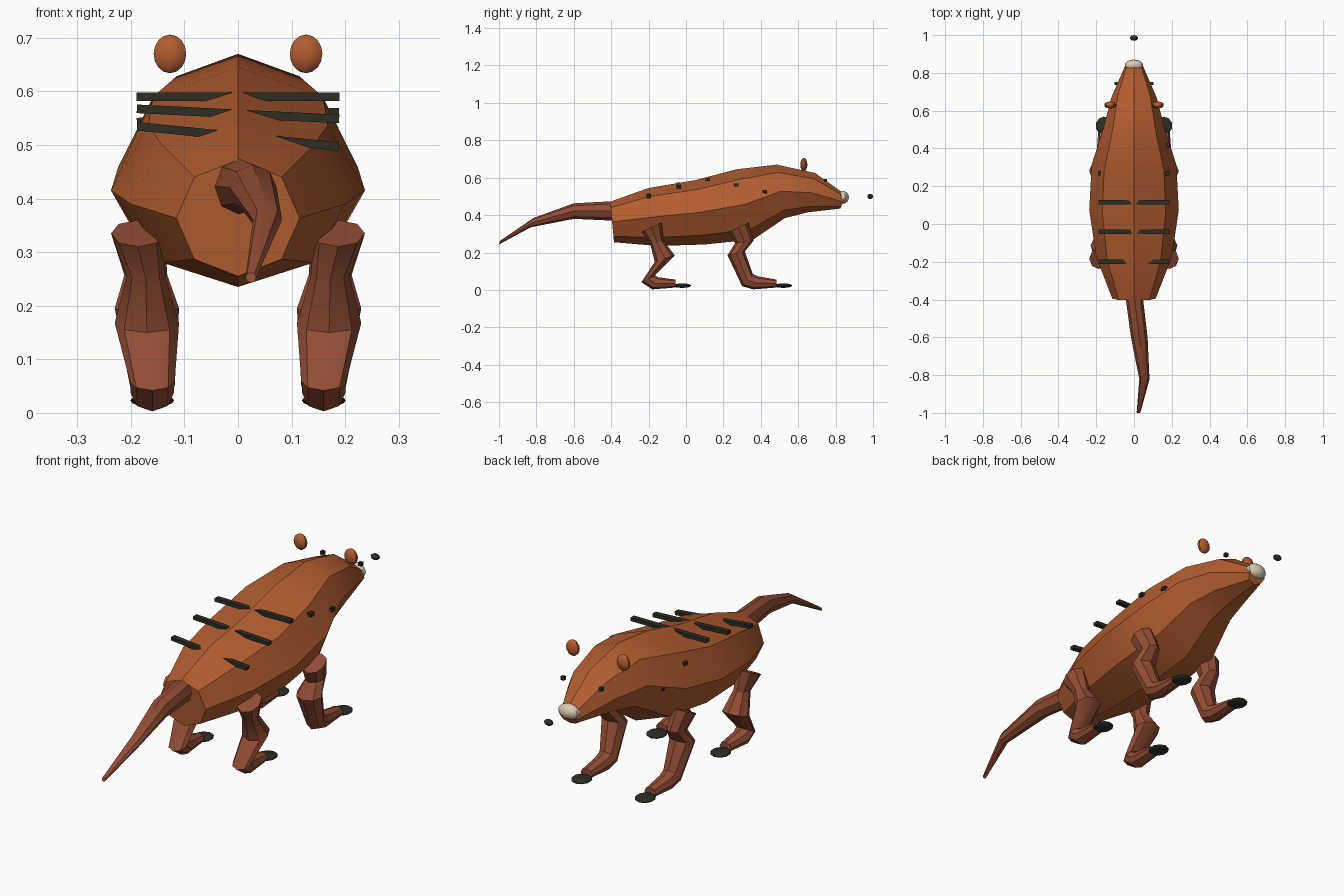
import bpy, bmesh, math
from mathutils import Vector, Matrix

if "Cube" in bpy.data.objects:
    bpy.data.objects.remove(bpy.data.objects["Cube"], do_unlink=True)


def material(name, rgb):
    m = bpy.data.materials.new(name)
    m.use_nodes = True
    m.diffuse_color = (*rgb, 1)
    m.node_tree.nodes["Principled BSDF"].inputs["Base Color"].default_value = (*rgb, 1)
    return m


FUR = material("orange fur", (0.45, 0.11, 0.03))
LIMB = material("reddish brown", (0.29, 0.075, 0.036))
DARK = material("dark brown black", (0.026, 0.026, 0.018))
CREAM = material("cream", (0.72, 0.6, 0.45))


def finish(bm, name, mat, smooth=True):
    bmesh.ops.recalc_face_normals(bm, faces=bm.faces)
    mesh = bpy.data.meshes.new(name)
    bm.to_mesh(mesh)
    bm.free()
    mesh.materials.append(mat)
    ob = bpy.data.objects.new(name, mesh)
    bpy.context.collection.objects.link(ob)
    if smooth:
        bpy.ops.object.select_all(action='DESELECT')
        ob.select_set(True)
        bpy.context.view_layer.objects.active = ob
        bpy.ops.object.shade_smooth_by_angle(angle=math.radians(30))
    return ob


def loft(name, mat, rings, side=1, sides=8):
    """Each ring: (upper y, z), (lower y, z), x centre, half width."""
    bm = bmesh.new()
    loops = []
    for (y1, z1), (y2, z2), x, w in rings:
        top, low = Vector((side * x, y1, z1)), Vector((side * x, y2, z2))
        mid, half = (top + low) / 2, (top - low) / 2
        angles = [math.tau * i / sides for i in range(sides)]
        loops.append([bm.verts.new(mid + half * math.cos(a) + Vector((w * math.sin(a), 0, 0)))
                      for a in angles])
    for a, b in zip(loops, loops[1:]):
        for i in range(sides):
            j = (i + 1) % sides
            bm.faces.new((a[i], a[j], b[j], b[i]))
    bm.faces.new(loops[0])
    bm.faces.new(loops[-1])
    return finish(bm, name, mat)


def ellipsoid(name, mat, centre, radii, seg=10, rows=8):
    bm = bmesh.new()
    bmesh.ops.create_uvsphere(bm, u_segments=seg, v_segments=rows, radius=1,
                              matrix=Matrix.Translation(centre) @ Matrix.Diagonal((*radii, 1)))
    return finish(bm, name, mat)


def bar(name, mat, centre, size, tilt=0):
    bm = bmesh.new()
    bmesh.ops.create_cube(bm, size=1, matrix=Matrix.Translation(centre)
                          @ Matrix.Rotation(tilt, 4, 'Y') @ Matrix.Diagonal((*size, 1)))
    return finish(bm, name, mat, False)


# Body and head in one tapering shell
loft("body", FUR, [
    ((-.405, .472), (-.385, .255), 0, .115),
    ((-.2, .545), (-.15, .235), 0, .2),
    ((.05, .587), (.1, .243), 0, .237),
    ((.27, .645), (.36, .27), 0, .224),
    ((.485, .67), (.53, .385), 0, .162),
    ((.69, .625), (.65, .415), 0, .12),
    ((.86, .505), (.825, .435), 0, .045)])

# Tail, drooping and bent to one side
loft("tail", LIMB, [
    ((-.38, .475), (-.38, .37), 0, .046),
    ((-.6, .463), (-.6, .38), .028, .044),
    ((-.815, .385), (-.83, .335), .055, .027),
    ((-.995, .262), (-1, .243), .024, .01)])

# Face
ellipsoid("muzzle_tip", CREAM, (0, .84, .495), (.05, .031, .034))
ellipsoid("nose", DARK, (0, .985, .5), (.021, .015, .014))

# Paired parts: ears, eyes, legs and claws
hind = [((-.13, .36), (-.238, .31), .187, .05),
        ((-.12, .262), (-.192, .25), .172, .036),
        ((-.06, .185), (-.167, .15), .17, .06),
        ((-.165, .078), (-.238, .042), .16, .042),
        ((-.15, .068), (-.18, .003), .16, .04),
        ((-.055, .055), (-.055, .013), .16, .03)]
fore = [((.333, .36), (.228, .31), .187, .05),
        ((.362, .265), (.262, .25), .172, .04),
        ((.315, .205), (.222, .185), .17, .06),
        ((.357, .085), (.3, .02), .16, .042),
        ((.385, .073), (.36, .003), .16, .038),
        ((.485, .055), (.485, .013), .16, .03)]
for label, s in (("left", 1), ("right", -1)):
    ellipsoid(label + "_ear", FUR, (s * .127, .63, .67), (.032, .019, .036))
    bar(label + "_eye", DARK, (s * .095, .745, .585), (.016, .016, .016))
    for part, rings, y in (("hind", hind, -.02), ("fore", fore, .52)):
        loft(f"{label}_{part}_leg", LIMB, rings, s)
        ellipsoid(f"{label}_{part}_claws", DARK, (s * .16, y, .023), (.043, .048, .012))

# Stripes: bars run through the back, showing only where they leave it
for i, (y, z, tilt) in enumerate([(-.2, .516, .1), (-.04, .558, .05), (.115, .59, 0),
                                  (.268, .552, -.05), (.42, .507, -.1)]):
    bar(f"back_stripe_{i + 1}", DARK, (0, y, z), (.378, .024, .016), tilt)
